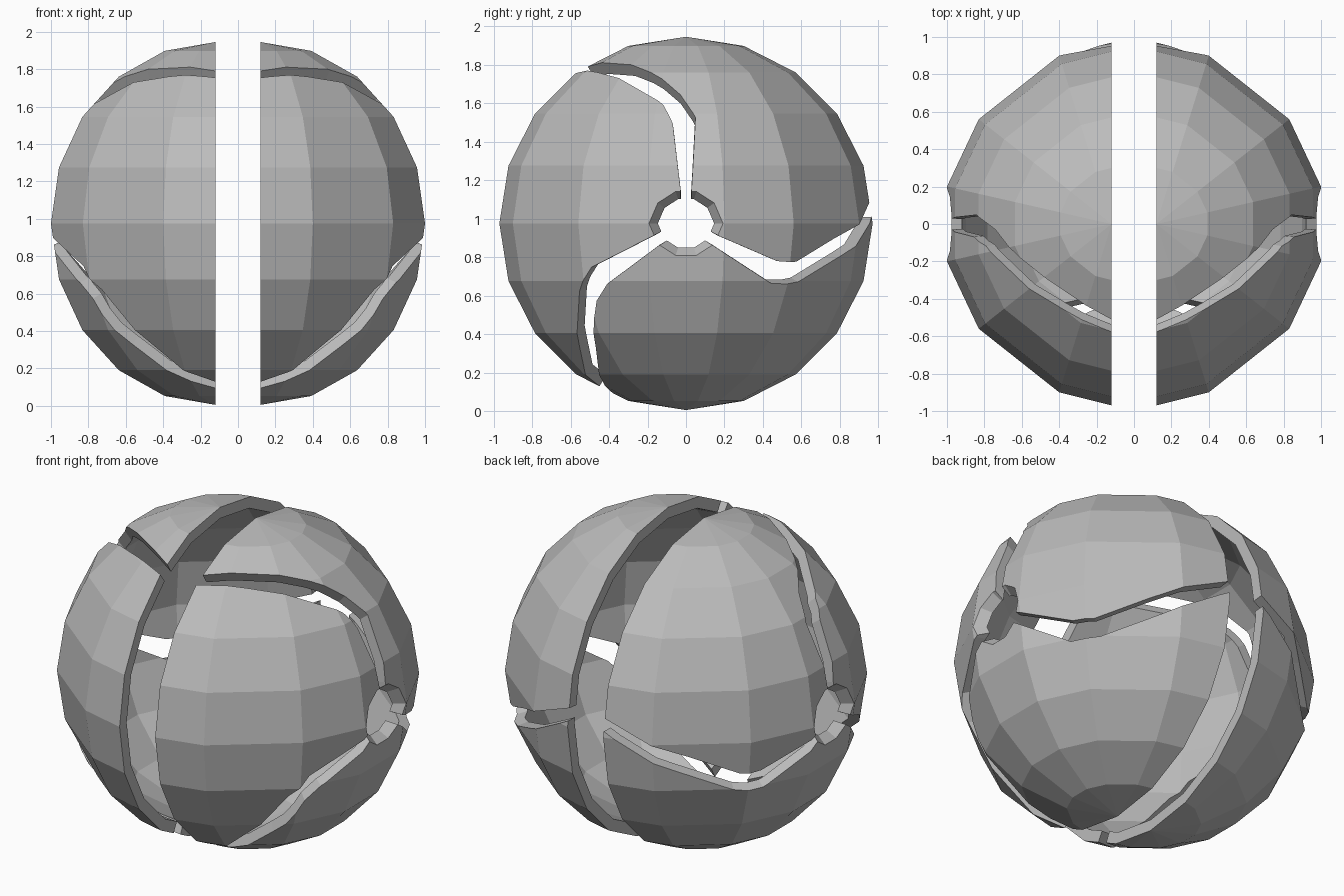
import bpy, bmesh
from math import sin, cos, pi, sqrt, radians
from mathutils import Vector, Matrix

if "Cube" in bpy.data.objects:
    bpy.data.objects.remove(bpy.data.objects["Cube"], do_unlink=True)

R, DEPTH = 0.97, 0.9           # shell radius and sideways depth of one half
CENTRE = Vector((0.12, 0, 0.975))
INNER = 0.93                   # inner surface scale

grey = bpy.data.materials.new("plain_grey")
grey.use_nodes = True
grey.diffuse_color = (0.5, 0.5, 0.5, 1)
grey.node_tree.nodes["Principled BSDF"].inputs["Base Color"].default_value = (0.5, 0.5, 0.5, 1)


def to_object(name, bm):
    bmesh.ops.recalc_face_normals(bm, faces=bm.faces[:])
    mesh = bpy.data.meshes.new(name)
    bm.to_mesh(mesh)
    bm.free()
    ob = bpy.data.objects.new(name, mesh)
    bpy.context.collection.objects.link(ob)
    return ob


def loft(bm, loops, closed):
    """Quads between successive loops of vertices."""
    for a, b in zip(loops, loops[1:]):
        n = len(a)
        for i in range(n if closed else n - 1):
            j = (i + 1) % n
            bm.faces.new((a[i], a[j], b[j], b[i]))


# Half of a faceted hollow ball
def half_shell():
    quarter = [(0, R), (0.28, 0.9), (0.71, 0.56), (0.88, 0.2)]
    outline = quarter + [(x, -y) for x, y in reversed(quarter)]
    bm = bmesh.new()
    rings = []
    for k in range(-4, 5):
        a = k * pi / 10
        rings.append([bm.verts.new((x * cos(a), y * cos(a), R * sin(a))) for x, y in outline])
    loft(bm, rings, False)
    for ring, z in ((rings[0], -R), (rings[-1], R)):
        pole = bm.verts.new((0, 0, z))
        for a, b in zip(ring, ring[1:]):
            bm.faces.new((a, b, pole))
    bmesh.ops.recalc_face_normals(bm, faces=bm.faces[:])
    new = bmesh.ops.extrude_face_region(bm, geom=bm.faces[:], use_keep_orig=True)
    for v in new["geom"]:
        if isinstance(v, bmesh.types.BMVert):
            v.co *= INNER
    return to_object("half_shell", bm)


# Curved slot, cut towards the centre of the ball
def slot_cutter(turn):
    front = [(-0.03, 0.05), (-0.03, 0.19), (-0.07, 0.53), (-0.12, 0.625), (-0.34, 0.76), (-0.57, 0.77)]
    back = [(0.03, 0.05), (0.03, 0.19), (0.05, 0.56), (-0.03, 0.685), (-0.28, 0.835), (-0.52, 0.83)]
    spin = Matrix.Rotation(turn, 3, "X")
    bm = bmesh.new()
    loops = []

    def add(p, q, x=None):
        ends = []
        for y, z in (p, q):
            depth = DEPTH * sqrt(max(0, 1 - (y * y + z * z) / R ** 2)) if x is None else x
            ends.append(spin @ Vector((depth, y, z)))
        corners = [ends[0] * 0.8, ends[1] * 0.8, ends[1] * 1.25, ends[0] * 1.25]
        loops.append([bm.verts.new(c) for c in corners])

    for p, q in zip(front[:-1], back[:-1]):
        add(p, q)
    add(front[-1], back[-1], 0.0)
    add(front[-1], back[-1], -0.3)
    loft(bm, loops, True)
    bm.faces.new(loops[0])
    bm.faces.new(loops[-1])
    bmesh.ops.triangulate(bm, faces=bm.faces[:])
    return to_object("slot_cutter", bm)


# Tapered side hole
def hole_cutter():
    bm = bmesh.new()
    bmesh.ops.create_cone(bm, cap_ends=True, segments=10, radius1=0.08, radius2=0.26, depth=0.24)
    bmesh.ops.rotate(bm, verts=bm.verts[:], matrix=Matrix.Rotation(pi / 2, 3, "Y"))
    bmesh.ops.translate(bm, verts=bm.verts[:], vec=(0.85, 0, 0))
    return to_object("hole_cutter", bm)


shell = half_shell()
cutters = [slot_cutter(radians(t)) for t in (0, 120, 240)] + [hole_cutter()]
for cutter in cutters:
    cutter.hide_render = True
    mod = shell.modifiers.new("cut", "BOOLEAN")
    mod.operation, mod.solver, mod.object = "DIFFERENCE", "EXACT", cutter
bpy.context.view_layer.update()
cut = bpy.data.meshes.new_from_object(shell.evaluated_get(bpy.context.evaluated_depsgraph_get()))
for helper in [shell] + cutters:
    bpy.data.objects.remove(helper, do_unlink=True)


def islands(bm):
    left = set(bm.verts)
    while left:
        stack, found = [left.pop()], set()
        while stack:
            v = stack.pop()
            found.add(v)
            for e in v.link_edges:
                w = e.other_vert(v)
                if w in left:
                    left.remove(w)
                    stack.append(w)
        yield found


# Separate the three plates and mirror them to both sides
base = bmesh.new()
base.from_mesh(cut)
bmesh.ops.remove_doubles(base, verts=base.verts[:], dist=0.0005)
for part in list(islands(base)):
    if len(part) < 12:
        continue
    mid = sum((v.co for v in part), Vector()) / len(part)
    name = "bottom_plate" if mid.z < -0.25 else "front_plate" if mid.y < 0 else "top_back_plate"
    for side, sign in (("left", 1), ("right", -1)):
        bm = bmesh.new()
        copy = {v: bm.verts.new(((v.co.x + CENTRE.x) * sign, v.co.y, v.co.z + CENTRE.z)) for v in part}
        for f in base.faces:
            if f.verts[0] in part:
                bm.faces.new([copy[v] for v in f.verts])
        ob = to_object(f"{side}_{name}", bm)
        ob.data.materials.append(grey)
base.free()
